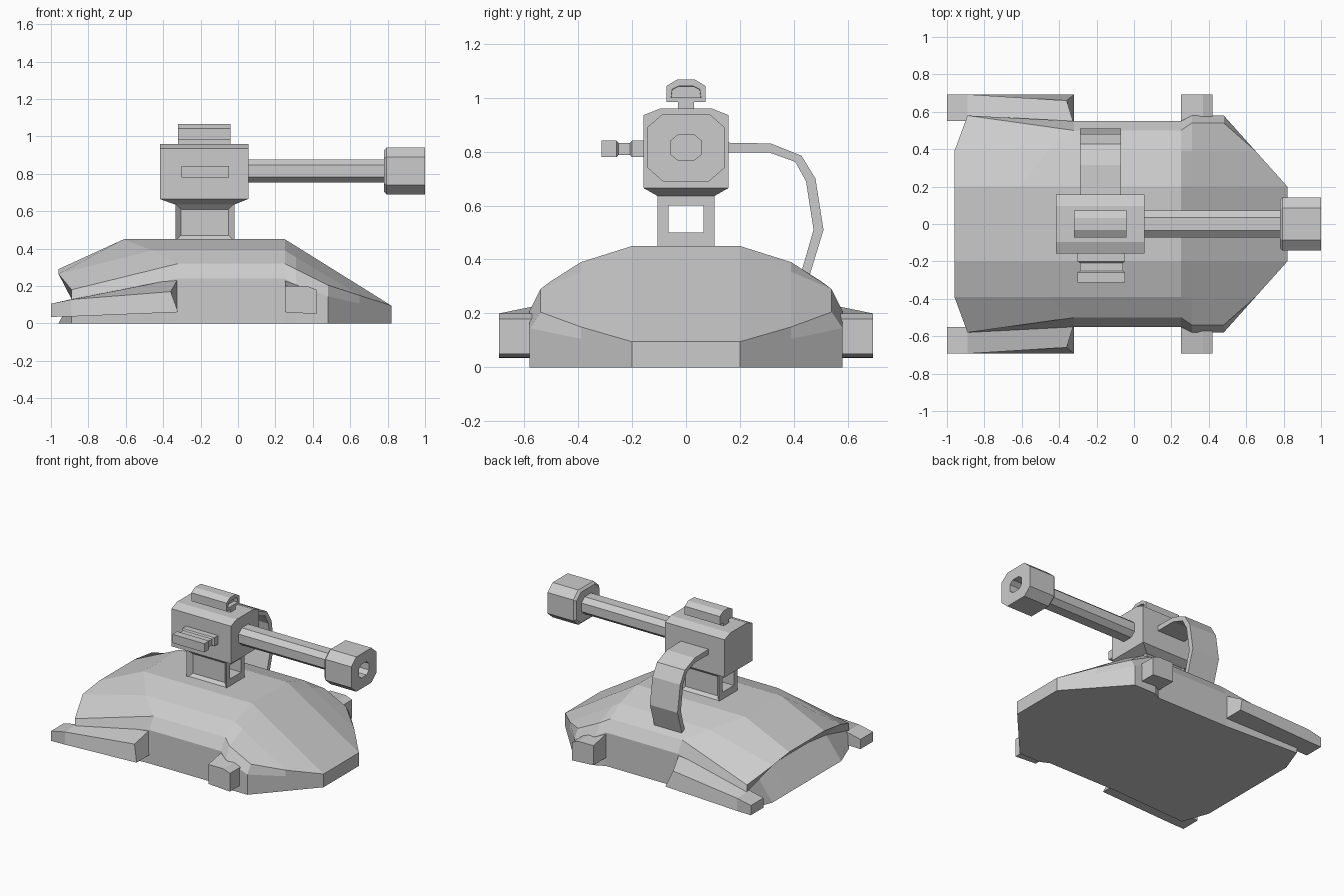
import bpy, bmesh, math
from mathutils import Vector

if "Cube" in bpy.data.objects:
    bpy.data.objects.remove(bpy.data.objects["Cube"])

mat = bpy.data.materials.new("plain grey")
mat.diffuse_color = (0.6, 0.6, 0.6, 1)
mat.use_nodes = True
mat.node_tree.nodes["Principled BSDF"].inputs["Base Color"].default_value = mat.diffuse_color


def finish(name, bm):
    bmesh.ops.remove_doubles(bm, verts=bm.verts, dist=1e-4)
    bmesh.ops.recalc_face_normals(bm, faces=bm.faces)
    me = bpy.data.meshes.new(name)
    bm.to_mesh(me)
    bm.free()
    me.materials.append(mat)
    ob = bpy.data.objects.new(name, me)
    bpy.context.collection.objects.link(ob)
    return ob


def add_rows(bm, rows, closed=False):
    """Quads between neighbouring rows of points."""
    vs = [[bm.verts.new(p) for p in r] for r in rows]
    n = len(rows[0])
    for a, b in zip(vs, vs[1:]):
        for i in range(n if closed else n - 1):
            j = (i + 1) % n
            bm.faces.new((a[i], a[j], b[j], b[i]))
    return vs


def loft(name, rows):
    bm = bmesh.new()
    vs = add_rows(bm, rows, True)
    bm.faces.new(vs[0])
    bm.faces.new(vs[-1])
    return finish(name, bm)


def prism_x(name, yz, x0, x1):
    return loft(name, [[(x, y, z) for y, z in yz] for x in (x0, x1)])


def box(name, x0, x1, y0, y1, z0, z1):
    return prism_x(name, [(y0, z0), (y1, z0), (y1, z1), (y0, z1)], x0, x1)


def inset_faces(ob, direction, thickness, depth):
    bm = bmesh.new()
    bm.from_mesh(ob.data)
    d = Vector(direction)
    fs = [f for f in bm.faces if f.normal.dot(d) > 0.95]
    bmesh.ops.inset_region(bm, faces=fs, thickness=thickness, depth=depth)
    bm.to_mesh(ob.data)
    bm.free()


def mirrored(row):
    return [(x, -y, z) for x, y, z in reversed(row)] + row


# hull: cross-sections from rear to front, roof edge down to ground
sections = [
    [(-.96, .2, .29), (-.96, .39, .265), (-.89, .58, .18), (-.89, .58, .13), (-.89, .58, 0)],
    [(-.61, .2, .45), (-.46, .39, .39), (-.32, .5, .32), (-.32, .55, .24), (-.32, .55, 0)],
    [(.25, .2, .45), (.25, .39, .39), (.25, .5, .32), (.25, .55, .24), (.25, .55, 0)],
    [(.31, .2, .413), (.31, .39, .354), (.31, .54, .29), (.31, .58, .21), (.31, .58, 0)],
    [(.82, .2, .095), (.65, .39, .15), (.48, .54, .205), (.48, .58, .145), (.48, .58, 0)],
]
rear, nose = sections[0], sections[-1]
bm = bmesh.new()
add_rows(bm, [mirrored(r) for r in sections])
# notched rear wall
add_rows(bm, [mirrored(r) for r in (
    rear[:3],
    [(-.83, .2, .17), (-.84, .39, .155), rear[3]],
    [(-.96, .2, 0), (-.96, .39, 0), rear[4]])])
# blunt nose
add_rows(bm, [mirrored(r) for r in (
    nose[:3],
    [(.82, .2, .068), (.65, .39, .106), nose[3]],
    [(.82, .2, 0), (.65, .39, 0), nose[4]])])
bmesh.ops.remove_doubles(bm, verts=bm.verts, dist=1e-4)
bmesh.ops.holes_fill(bm, edges=[e for e in bm.edges if e.is_boundary], sides=0)
finish("hull", bm)

# side pods and front blocks
for s, side in ((-1, "right"), (1, "left")):
    loft("rear_pod_" + side, [
        [(x, s * yi, zb), (x, s * yo, zb), (x2, s * y2, zo), (x, s * yi, zi)]
        for x, x2, yi, yo, y2, zb, zo, zi in (
            (-1, -1, .55, .693, .693, .035, .105, .105),
            (-.89, -.89, .55, .693, .693, .037, .128, .13),
            (-.32, -.36, .53, .693, .66, .06, .17, .24))])
    loft("front_block_" + side, [
        [(.25, y, .06), (.42, y, .05), (.42, y, .18), (.37, y, .2), (.25, y, zt)]
        for y, zt in ((s * .52, .235), (s * .693, .2))])

# pedestal with an open tunnel along x and recessed side panels
box("pedestal_base", -.335, -.02, -.07, .07, .44, .5)
box("pedestal_top", -.335, -.02, -.07, .07, .6, .64)
for s, side in ((-1, "right"), (1, "left")):
    y0, y1 = sorted((s * .065, s * .105))
    wall = box("pedestal_wall_" + side, -.335, -.02, y0, y1, .44, .64)
    inset_faces(wall, (0, s, 0), .043, -.03)


def rect(x0, x1, w, z):
    return [(x0, -w, z), (x1, -w, z), (x1, w, z), (x0, w, z)]


# gun head
loft("head_underside", [rect(-.335, -.02, .105, .635), rect(-.418, .055, .158, .665)])
prism_x("gun_head", [(-.158, .665), (.158, .665), (.158, .935), (.095, .96),
                     (-.095, .96), (-.158, .935)], -.418, .055)


def octagon(x, w, h, k=.6):
    pts = [(1, k), (k, 1), (-k, 1), (-1, k), (-1, -k), (-k, -1), (k, -1), (1, -k)]
    return [(x, w * a, .815 + h * b) for a, b in pts]


# barrel and hollow muzzle
loft("barrel", [octagon(.04, .072, .062, .5), octagon(.8, .072, .062, .5)])
loft("muzzle", [octagon(.78, .13, .11), octagon(.795, .143, .125), octagon(1, .143, .125),
                octagon(1, .058, .048, .5), octagon(.92, .058, .048, .5)])

# sight on the roof
box("sight_stem", -.32, -.04, -.03, .03, .95, .99)
prism_x("sight", [(-.073, .983), (.073, .983), (.073, 1.043), (.033, 1.067),
                  (-.033, 1.067), (-.073, 1.043)], -.32, -.04)
# sight window: rim, then recessed lens
bm = bmesh.new()
me = bpy.data.objects["sight"].data
bm.from_mesh(me)
f = [f for f in bm.faces if f.normal.x > .9]
bmesh.ops.inset_region(bm, faces=f, thickness=.025, depth=0)
bmesh.ops.inset_region(bm, faces=f, thickness=.001, depth=-.03)
bm.to_mesh(me)
bm.free()

# flanged side grip
loft("side_mount", [[(-.175 + a * w, y, .81 + b * h) for a, b in ((-1, -1), (1, -1), (1, 1), (-1, 1))]
                    for y, w, h in ((-.15, .127, .031), (-.2, .127, .031), (-.208, .115, .022),
                                    (-.25, .115, .022), (-.258, .127, .031), (-.313, .127, .031))])

# curved ammunition feed
outer = [(.15, .833), (.315, .83), (.428, .785), (.48, .7), (.51, .51), (.452, .32)]
inner = [(.15, .796), (.31, .796), (.405, .762), (.445, .69), (.473, .51), (.418, .32)]
bm = bmesh.new()
rows = [[(-.29, *o), (-.07, *o), (-.07, *i), (-.29, *i)] for o, i in zip(outer, inner)]
vs = add_rows(bm, rows, True)
bm.faces.new(vs[0])
bm.faces.new(vs[-1])
finish("feed_chute", bm)
